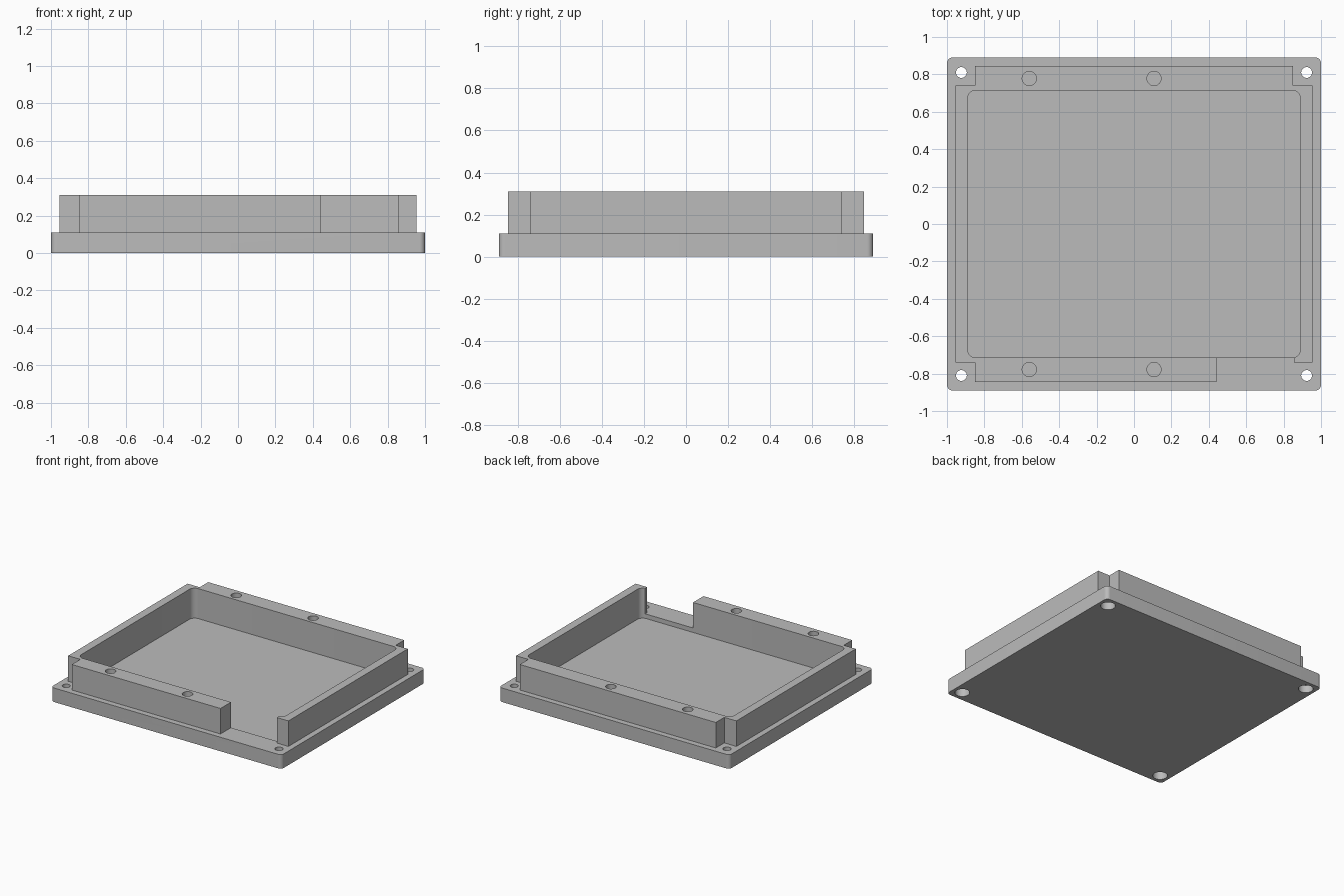
import bpy, bmesh, math

cube = bpy.data.objects.get("Cube")
if cube:
    bpy.data.objects.remove(cube, do_unlink=True)

grey = bpy.data.materials.new("matte grey")
grey.use_nodes = True
COLOUR = (0.5, 0.5, 0.5, 1)
grey.diffuse_color = COLOUR
grey.node_tree.nodes["Principled BSDF"].inputs["Base Color"].default_value = COLOUR

BASE_TOP, RIM_TOP, FLOOR, ABOVE = 0.11, 0.31, 0.075, 0.4


def prism(name, outline, z0, z1):
    """Extrude a closed xy outline from z0 to z1."""
    bm = bmesh.new()
    face = bm.faces.new([bm.verts.new((x, y, z0)) for x, y in outline])
    top = bmesh.ops.extrude_face_region(bm, geom=[face])["geom"]
    for v in top:
        if isinstance(v, bmesh.types.BMVert):
            v.co.z = z1
    bmesh.ops.recalc_face_normals(bm, faces=bm.faces)
    mesh = bpy.data.meshes.new(name)
    bm.to_mesh(mesh)
    bm.free()
    mesh.materials.append(grey)
    obj = bpy.data.objects.new(name, mesh)
    bpy.context.collection.objects.link(obj)
    return obj


def rounded(hx, hy, r, steps=8):
    """Rectangle outline with rounded corners."""
    pts = []
    for i, (sx, sy) in enumerate([(1, 1), (-1, 1), (-1, -1), (1, -1)]):
        for k in range(steps + 1):
            a = math.pi / 2 * (i + k / steps)
            pts.append((sx * (hx - r) + r * math.cos(a), sy * (hy - r) + r * math.sin(a)))
    return pts


def circle(x, y, r, n=32):
    return [(x + r * math.cos(math.tau * k / n), y + r * math.sin(math.tau * k / n)) for k in range(n)]


def combine(body, other, operation):
    """Apply a boolean and discard the helper."""
    other.hide_render = True
    mod = body.modifiers.new("boolean", "BOOLEAN")
    mod.operation, mod.solver, mod.object = operation, "EXACT", other
    bpy.context.view_layer.objects.active = body
    bpy.ops.object.modifier_apply(modifier=mod.name)
    bpy.data.objects.remove(other, do_unlink=True)


# Base plate
tray = prism("enclosure_tray", rounded(1, 0.89, 0.03), 0, BASE_TOP)

# Raised rim block with stepped corners
X, Y, NX, NY = 0.955, 0.845, 0.85, 0.74
corner = [(X, NY), (NX, NY), (NX, Y)]
outline = []
for sx, sy in [(1, 1), (-1, 1), (-1, -1), (1, -1)]:
    pts = [(sx * x, sy * y) for x, y in corner]
    outline += pts if sx * sy > 0 else pts[::-1]
combine(tray, prism("rim", outline, 0.04, RIM_TOP), "UNION")

# Inner pocket and the opening in the front wall
combine(tray, prism("pocket", rounded(0.89, 0.715, 0.045), FLOOR, ABOVE), "DIFFERENCE")
opening = [(0.44, -0.95), (0.855, -0.95), (0.855, -0.6), (0.44, -0.6)]
combine(tray, prism("opening", opening, BASE_TOP, ABOVE), "DIFFERENCE")

# Corner bolt holes, counterbored from below
for x in (-0.923, 0.923):
    for y in (-0.81, 0.81):
        combine(tray, prism("bolt_hole", circle(x, y, 0.029), -0.1, 0.2), "DIFFERENCE")
        combine(tray, prism("counterbore", circle(x, y, 0.053), -0.1, 0.06), "DIFFERENCE")

# Blind screw holes in the top of the front and back walls
for x in (-0.56, 0.107):
    for y in (-0.778, 0.778):
        combine(tray, prism("screw_hole", circle(x, y, 0.038), 0.13, ABOVE), "DIFFERENCE")

bpy.ops.object.select_all(action="DESELECT")
tray.select_set(True)
bpy.context.view_layer.objects.active = tray
bpy.ops.object.shade_smooth_by_angle(angle=math.radians(30))
